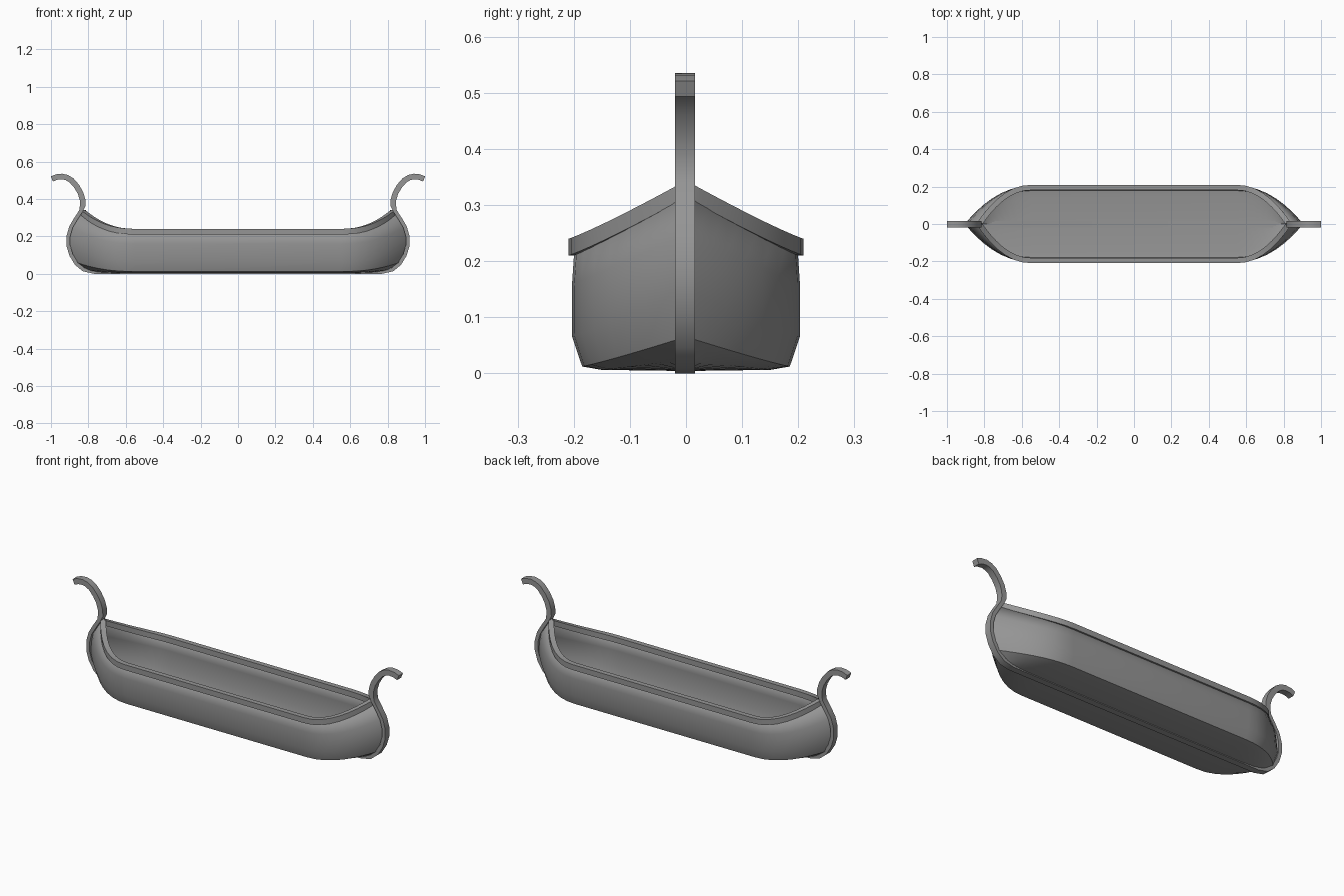
import bpy, bmesh, math
from mathutils import Vector

old = bpy.data.objects.get("Cube")
if old:
    bpy.data.objects.remove(old, do_unlink=True)

grey = bpy.data.materials.new("weathered grey")
grey.use_nodes = True
COLOUR = (0.3, 0.3, 0.3, 1)
grey.diffuse_color = COLOUR
grey.node_tree.nodes["Principled BSDF"].inputs["Base Color"].default_value = COLOUR


def make_object(name, rings, closed, loop, angle=35):
    """Skin a list of equal-length rings into one mesh."""
    bm = bmesh.new()
    grid = [[bm.verts.new(p) for p in ring] for ring in rings]
    n = len(grid[0])
    count = len(grid) if loop else len(grid) - 1
    for i in range(count):
        a, b = grid[i], grid[(i + 1) % len(grid)]
        for j in range(n if closed else n - 1):
            k = (j + 1) % n
            bm.faces.new((a[j], a[k], b[k], b[j]))
    if closed and not loop:
        bm.faces.new(grid[0])
        bm.faces.new(grid[-1])
    bmesh.ops.remove_doubles(bm, verts=bm.verts, dist=0.0005)
    bmesh.ops.recalc_face_normals(bm, faces=bm.faces)
    mesh = bpy.data.meshes.new(name)
    bm.to_mesh(mesh)
    bm.free()
    mesh.materials.append(grey)
    obj = bpy.data.objects.new(name, mesh)
    bpy.context.collection.objects.link(obj)
    bpy.ops.object.select_all(action='DESELECT')
    obj.select_set(True)
    bpy.context.view_layer.objects.active = obj
    bpy.ops.object.shade_smooth_by_angle(angle=math.radians(angle))
    return obj


# Hull lines: half width and height amidships, reach and height at the stem
LEVELS = [(0.198, 0.235, 0.83, 0.335), (0.203, 0.16, 0.89, 0.25),
          (0.203, 0.065, 0.905, 0.15), (0.185, 0.012, 0.875, 0.065),
          (0.15, 0.006, 0.82, 0.025), (0, 0.004, 0.77, 0.006)]
SHOULDER = 0.55
STEPS = 10


def hull_point(level, f):
    """Point on one hull line; f runs from the shoulder (0) to the stem (1)."""
    half, low, reach, high = level
    w = 1 - f ** 2.1
    return Vector((SHOULDER + (reach - SHOULDER) * f, half * w,
                   low + (high - low) * (1 - w) ** 1.1))


def flip(p, sx, sy):
    return Vector((p.x * sx, p.y * sy, p.z))


# Hull shell: sections from stem to stem
def section(f, sx):
    side = [flip(hull_point(lv, f), sx, 1) for lv in LEVELS]
    return side + [flip(p, 1, -1) for p in reversed(side[:-1])]


fractions = [math.sin(i / STEPS * math.pi / 2) for i in range(STEPS + 1)]
sections = [section(f, -1) for f in reversed(fractions)]
sections += [section(f, 1) for f in fractions]
hull = make_object("hull", sections, closed=False, loop=False)
shell = hull.modifiers.new("planking", 'SOLIDIFY')
shell.thickness = 0.01
shell.offset = -1

# Gunwale: rectangular rail following the sheer all the way round
quarter = [hull_point(LEVELS[0], f) for f in fractions]
path = quarter + [flip(p, 1, -1) for p in reversed(quarter[:-1])]
path += [flip(p, -1, -1) for p in quarter]
path += [flip(p, -1, 1) for p in reversed(quarter[:-1])]
rail = []
for i, p in enumerate(path):
    tangent = path[(i + 1) % len(path)] - path[i - 1]
    out = Vector((-tangent.y, tangent.x, 0)).normalized()
    rail.append([p + out * s + Vector((0, 0, h)) for s, h in
                 ((0.011, 0.005), (-0.017, 0.005), (-0.017, -0.025), (0.011, -0.025))])
make_object("gunwale", rail, closed=True, loop=True, angle=30)

# Keel, stems and curled ends: one band of rectangular section
CURL = [(0.995, 0.507), (0.97, 0.517), (0.94, 0.52), (0.915, 0.514), (0.89, 0.499),
        (0.863, 0.468), (0.842, 0.432), (0.831, 0.395), (0.83, 0.365), (0.84, 0.335),
        (0.866, 0.295), (0.893, 0.25), (0.907, 0.2), (0.907, 0.15), (0.892, 0.1),
        (0.863, 0.053), (0.825, 0.022), (0.77, 0.01)]
spine = [Vector((x, 0, z)) for x, z in CURL]
spine += [flip(p, -1, 1) for p in reversed(spine)]
last = len(spine) - 1
band = []
for i, p in enumerate(spine):
    t = spine[min(i + 1, last)] - spine[max(i - 1, 0)]
    normal = Vector((-t.z, 0, t.x)).normalized()
    r = 0.015 if p.z > 0.36 else 0.01
    band.append([p + normal * s * r + Vector((0, y, 0)) for s, y in
                 ((1, -0.02), (1, 0.016), (-1, 0.016), (-1, -0.02))])
make_object("keel_and_stems", band, closed=True, loop=False, angle=40)
